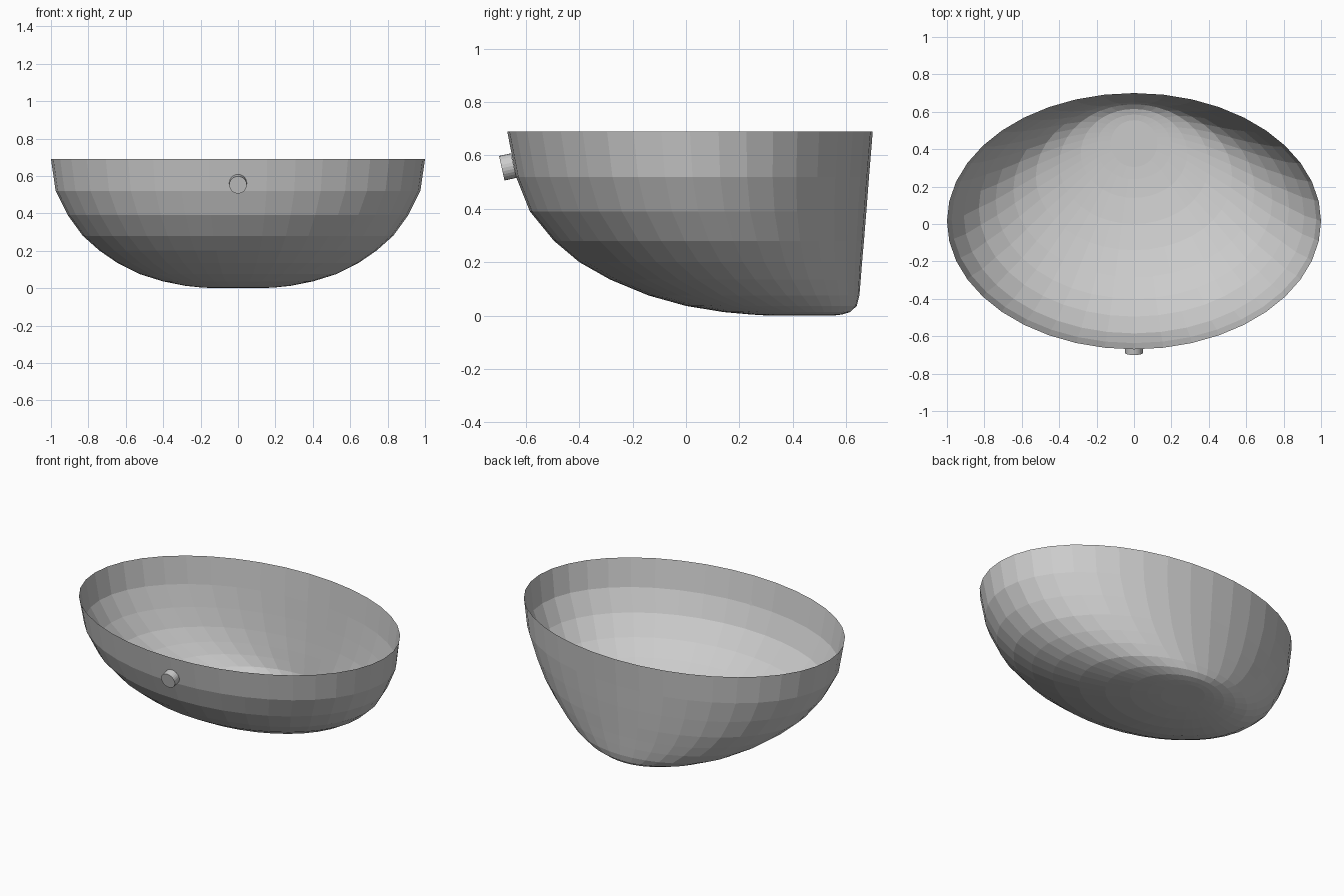
import bpy, bmesh
from math import sin, cos, pi
from mathutils import Vector

if "Cube" in bpy.data.objects:
    bpy.data.objects.remove(bpy.data.objects["Cube"])

ceramic = bpy.data.materials.new("ceramic_grey")
ceramic.use_nodes = True
GREY = (0.6, 0.6, 0.6, 1)
ceramic.diffuse_color = GREY
ceramic.node_tree.nodes["Principled BSDF"].inputs["Base Color"].default_value = GREY

SEGMENTS = 40
DRAIN_Y, DRAIN_R = 0.43, 0.125


def finish(bm, name):
    mesh = bpy.data.meshes.new(name)
    bm.to_mesh(mesh)
    bm.free()
    mesh.materials.append(ceramic)
    obj = bpy.data.objects.new(name, mesh)
    bpy.context.collection.objects.link(obj)
    return obj


# Basin shell: elliptical rings that drift back towards the drain
# (height, half width, front y, back y)
RINGS = [
    (0.69, 1.0, -0.67, 0.70),
    (0.52, 0.975, -0.637, 0.686),
    (0.39, 0.91, -0.585, 0.676),
    (0.28, 0.83, -0.495, 0.667),
    (0.20, 0.74, -0.40, 0.66),
    (0.135, 0.645, -0.285, 0.655),
    (0.075, 0.525, -0.14, 0.65),
    (0.036, 0.40, 0.0, 0.64),
    (0.013, 0.285, 0.14, 0.615),
    (0.004, 0.20, 0.24, 0.585),
    (0.0, DRAIN_R, DRAIN_Y - DRAIN_R, DRAIN_Y + DRAIN_R),
]
bm = bmesh.new()
loops = []
for z, half, front, back in RINGS:
    mid, depth = (front + back) / 2, (back - front) / 2
    angles = [2 * pi * i / SEGMENTS for i in range(SEGMENTS)]
    loops.append([bm.verts.new((half * cos(a), mid + depth * sin(a), z)) for a in angles])
for upper, lower in zip(loops, loops[1:]):
    for i in range(SEGMENTS):
        j = (i + 1) % SEGMENTS
        bm.faces.new((upper[i], lower[i], lower[j], upper[j]))
bm.faces.new(loops[-1])
finish(bm, "basin_shell")

# Drain cover: thin disc lying on the floor of the basin
bm = bmesh.new()
bmesh.ops.create_cone(bm, cap_ends=True, segments=SEGMENTS,
                      radius1=DRAIN_R, radius2=DRAIN_R, depth=0.004)
drain = finish(bm, "drain_cover")
drain.location = (0, DRAIN_Y, 0.003)

# Overflow plug: short cylinder through the front wall, square to the slope
bm = bmesh.new()
bmesh.ops.create_cone(bm, cap_ends=True, segments=24,
                      radius1=0.047, radius2=0.047, depth=0.046)
plug = finish(bm, "overflow_plug")
plug.location = (0, -0.668, 0.557)
plug.rotation_euler = Vector((0, -0.976, -0.217)).to_track_quat("Z", "Y").to_euler()
